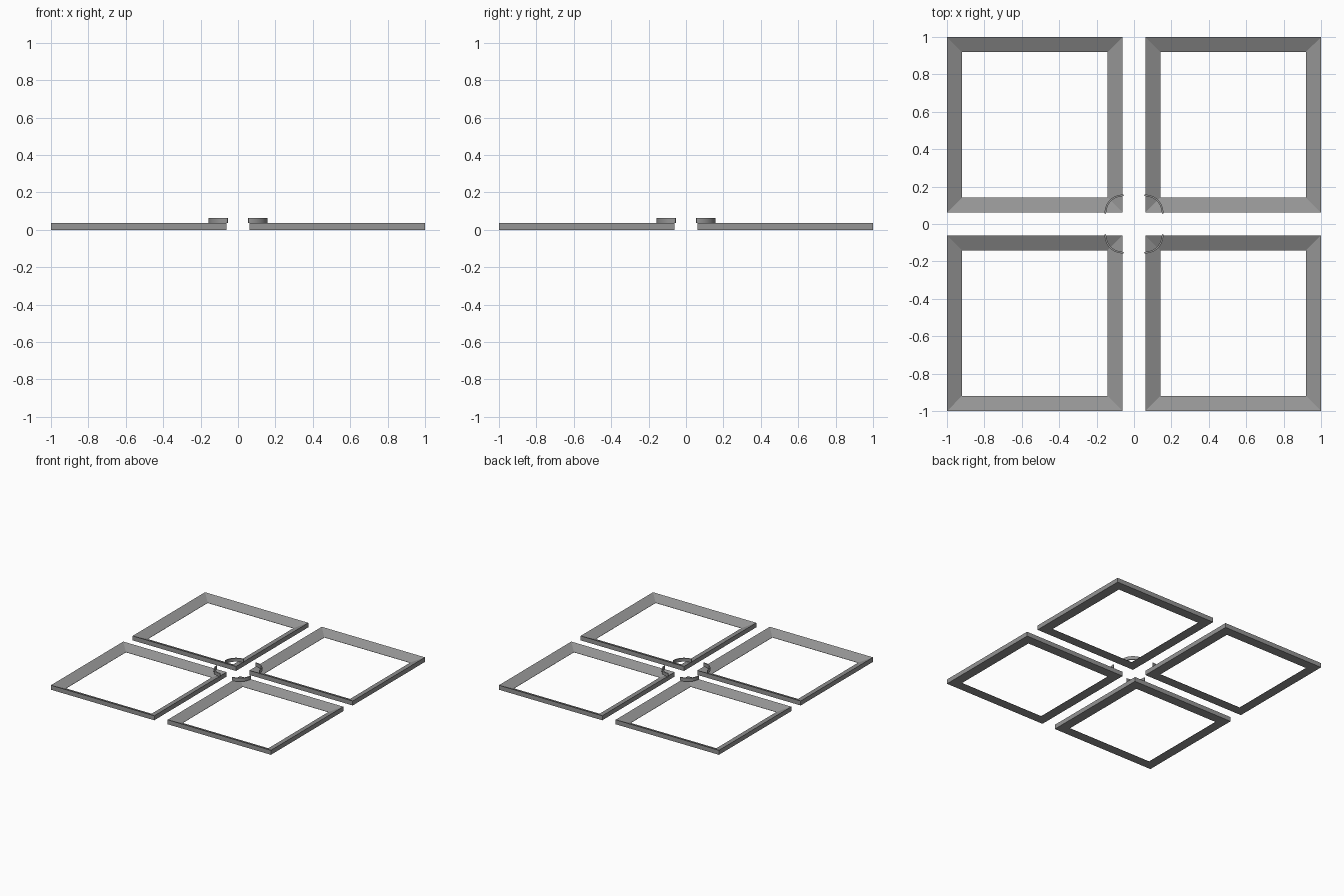
import bpy, bmesh, math

if "Cube" in bpy.data.objects:
    bpy.data.objects.remove(bpy.data.objects["Cube"])

OUT, IN, W, H = 1.0, 0.061, 0.08, 0.037   # frame extents, bar width, height

# Dark grey for every part
grey = bpy.data.materials.new("dark_grey")
grey.diffuse_color = (0.3, 0.3, 0.3, 1)
grey.use_nodes = True
grey.node_tree.nodes["Principled BSDF"].inputs["Base Color"].default_value = grey.diffuse_color


def make_object(name, bm):
    bmesh.ops.recalc_face_normals(bm, faces=bm.faces)
    me = bpy.data.meshes.new(name)
    bm.to_mesh(me)
    bm.free()
    me.materials.append(grey)
    ob = bpy.data.objects.new(name, me)
    bpy.context.collection.objects.link(ob)
    return ob


# Square frame: mitred wedge profile, tall outside edge sloping to the opening
def frame(name, sx, sy):
    c, half = (OUT + IN) / 2, (OUT - IN) / 2
    profile = [(0, 0), (0, H), (W, 0.002), (W, 0)]
    bm = bmesh.new()
    rings = []
    for dx, dy in ((-1, -1), (1, -1), (1, 1), (-1, 1)):
        rings.append([bm.verts.new((sx * c + dx * (half - d), sy * c + dy * (half - d), z))
                      for d, z in profile])
    n = len(profile)
    for i in range(4):
        a, b = rings[i], rings[(i + 1) % 4]
        for j in range(n):
            k = (j + 1) % n
            bm.faces.new((a[j], a[k], b[k], b[j]))
    return make_object(name, bm)


# Quarter-round upright strip at the frame corner nearest the middle, rounded ends
def corner_arc(name, sx, sy, centre=0.059, r=0.094, t=0.0045, z0=0.036, z1=0.064):
    outline = []
    steps = 16
    for i in range(steps + 1):
        a = math.pi / 2 * i / steps
        outline.append(((r + t) * math.cos(a), (r + t) * math.sin(a)))
    for i in range(1, 6):
        a = math.pi / 2 + math.pi * i / 6
        outline.append((t * math.cos(a), r + t * math.sin(a)))
    for i in range(steps, -1, -1):
        a = math.pi / 2 * i / steps
        outline.append(((r - t) * math.cos(a), (r - t) * math.sin(a)))
    for i in range(1, 6):
        a = math.pi + math.pi * i / 6
        outline.append((r + t * math.cos(a), t * math.sin(a)))
    bm = bmesh.new()
    base = bm.faces.new([bm.verts.new((sx * (centre + x), sy * (centre + y), z0))
                         for x, y in outline])
    res = bmesh.ops.extrude_face_region(bm, geom=[base], use_keep_orig=True)
    top = [v for v in res["geom"] if isinstance(v, bmesh.types.BMVert)]
    bmesh.ops.translate(bm, verts=top, vec=(0, 0, z1 - z0))
    ob = make_object(name, bm)
    bpy.ops.object.select_all(action='DESELECT')
    ob.select_set(True)
    bpy.context.view_layer.objects.active = ob
    bpy.ops.object.shade_smooth_by_angle(angle=math.radians(40))
    return ob


# Four frames and their arcs
for side, sx in (("left", -1), ("right", 1)):
    for end, sy in (("front", -1), ("back", 1)):
        frame(f"frame_{end}_{side}", sx, sy)
        corner_arc(f"corner_arc_{end}_{side}", sx, sy)
